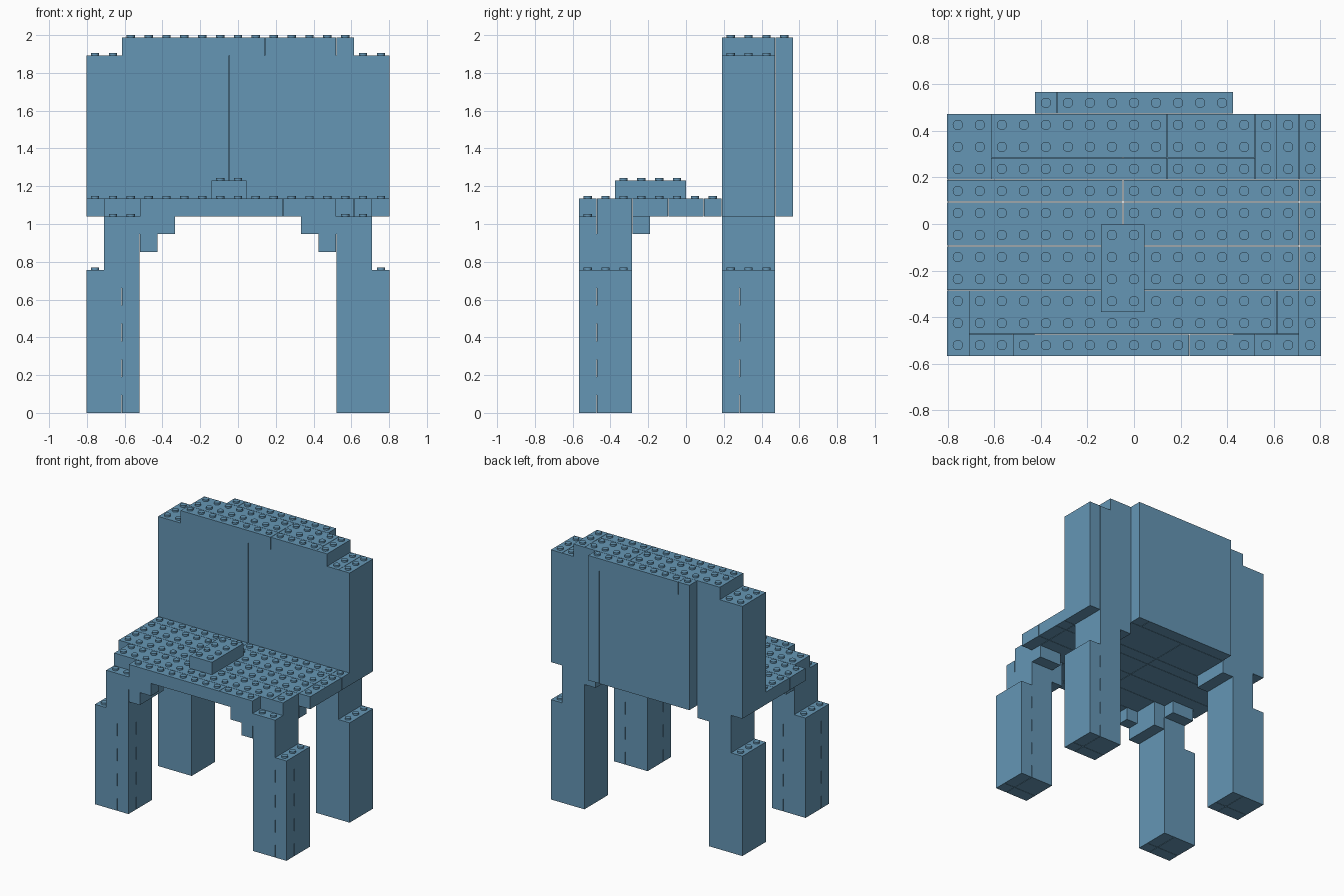
import bpy
import bmesh
from mathutils import Matrix, Vector

default = bpy.data.objects.get("Cube")
if default:
    bpy.data.objects.remove(default, do_unlink=True)

P = 0.0946            # grid pitch, also the brick height
NX, NY = 17, 12       # grid size in bricks
GAP = 0.0012          # inset on each vertical side
STUD_R, STUD_H = 0.022, 0.0134

blue = bpy.data.materials.new("sand_blue")
blue.use_nodes = True
color = (0.130, 0.305, 0.462, 1)
blue.diffuse_color = color
shader = blue.node_tree.nodes["Principled BSDF"]
shader.inputs["Base Color"].default_value = color
shader.inputs["Roughness"].default_value = 0.6

# Each part is a list of bricks: (i0, i1, j0, j1, layer)
parts = {}


def mirror(bricks):
    return [(NX - b, NX - a, c, d, k) for a, b, c, d, k in bricks]


def lower_leg(i, j):
    bricks = []
    for k in range(8):
        if k % 2:
            bricks.append((i, i + 3, j, j + 3, k))
        else:
            for a, b in ((0, 2), (2, 3)):
                for c, d in ((0, 1), (1, 3)):
                    bricks.append((i + a, i + b, j + c, j + d, k))
    return bricks


# Stepped leg tops that carry the seat
front_top = [(1, 3, 0, 3, 8),
             (1, 3, 0, 3, 9), (3, 4, 0, 3, 9),
             (1, 5, 0, 1, 10), (1, 4, 1, 3, 10), (1, 3, 3, 4, 10)]
back_top = [(1, 3, 8, 11, 8), (1, 3, 8, 11, 9), (1, 4, 8, 11, 10)]

for end, j, top in (("front", 0, front_top), ("back", 8, back_top)):
    parts[end + "_right_leg"] = lower_leg(0, j) + top
    parts[end + "_left_leg"] = lower_leg(14, j) + mirror(top)

# Seat plate with stepped front corners
seat = [(3, 11, 0, 1, 11), (11, 14, 0, 1, 11),
        (1, 15, 1, 3, 11), (15, 16, 1, 3, 11)]
for c, d in ((3, 5), (5, 7), (7, 8)):
    seat += [(0, 8, c, d, 11), (8, 16, c, d, 11), (16, 17, c, d, 11)]
parts["seat"] = seat
parts["seat_block"] = [(7, 9, 2, 6, 12)]

# Backrest wall and its narrower top course
wall = []
for k in range(11, 20):
    wall += [(0, 8, 8, 11, k), (8, 16, 8, 11, k), (16, 17, 8, 11, k)]
parts["backrest"] = wall
parts["backrest_top"] = [(2, 10, 8, 9, 20), (10, 14, 8, 9, 20), (2, 10, 9, 11, 20),
                         (10, 14, 9, 11, 20), (14, 15, 8, 11, 20)]

# Raised panel on the rear of the backrest
panel = []
for k in range(11, 21):
    split = 5 if k == 20 else 12
    panel += [(4, split, 11, 12, k), (split, 13, 11, 12, k)]
parts["rear_panel"] = panel


def cells(brick):
    a, b, c, d, k = brick
    return [(i, j, k) for i in range(a, b) for j in range(c, d)]


filled = {cell for bricks in parts.values() for br in bricks for cell in cells(br)}


def grid(i, j, k):
    return Vector(((i - NX / 2) * P, (j - NY / 2) * P, k * P))


def build(name, bricks):
    bm = bmesh.new()
    for br in bricks:
        a, b, c, d, k = br
        size = Vector(((b - a) * P - 2 * GAP, (d - c) * P - 2 * GAP, P))
        center = grid((a + b) / 2, (c + d) / 2, k + 0.5)
        bmesh.ops.create_cube(bm, size=1, matrix=Matrix.Translation(center) @ Matrix.Diagonal(size).to_4x4())
        # Studs only where nothing sits on top
        for i, j, k in cells(br):
            if (i, j, k + 1) not in filled:
                spot = grid(i + 0.5, j + 0.5, k + 1) + Vector((0, 0, STUD_H / 2))
                bmesh.ops.create_cone(bm, cap_ends=True, segments=20, radius1=STUD_R, radius2=STUD_R,
                                      depth=STUD_H, matrix=Matrix.Translation(spot))
    mesh = bpy.data.meshes.new(name)
    bm.to_mesh(mesh)
    bm.free()
    mesh.materials.append(blue)
    obj = bpy.data.objects.new(name, mesh)
    bpy.context.collection.objects.link(obj)
    return obj


bpy.ops.object.select_all(action="DESELECT")
for name, bricks in parts.items():
    part = build(name, bricks)
    part.select_set(True)
    bpy.context.view_layer.objects.active = part
bpy.ops.object.shade_smooth_by_angle(angle=0.6)
